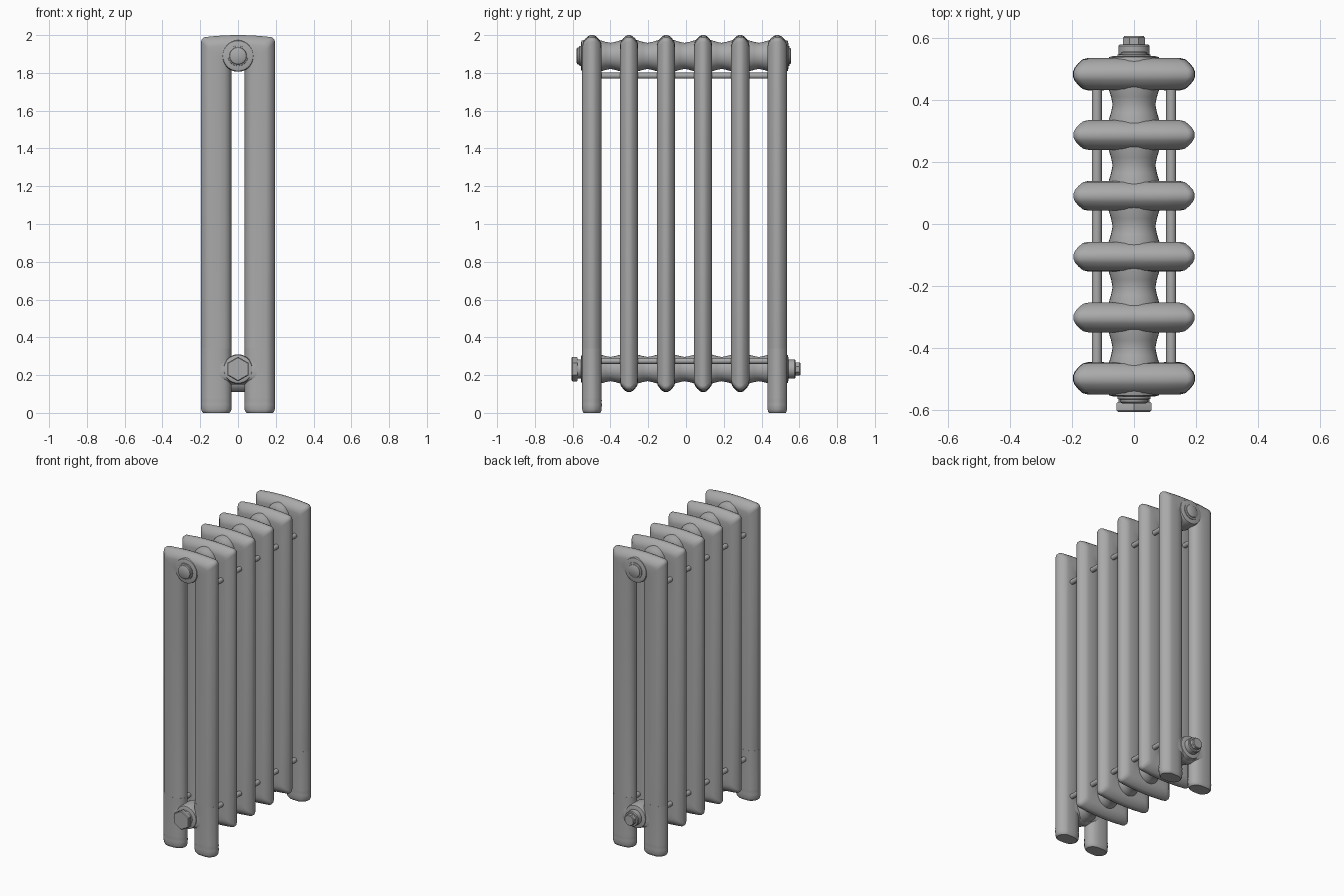
import bpy, bmesh, math

if "Cube" in bpy.data.objects:
    bpy.data.objects.remove(bpy.data.objects["Cube"])

YS = [-0.498 + 0.1963 * i for i in range(6)]      # section centres
# column cross-section: (fraction from outer edge to slot, half thickness)
HALF = [(0, .008), (.03, .019), (.10, .032), (.19, .044), (.30, .048), (.60, .048),
        (.78, .043), (.90, .032), (.97, .017)]
PROFILE = HALF + [(1, 0)] + [(t, -y) for t, y in reversed(HALF)]

# dark grey paint
PAINT = bpy.data.materials.new("dark_grey_paint")
PAINT.diffuse_color = (.4, .4, .4, 1)
PAINT.use_nodes = True
PAINT.node_tree.nodes["Principled BSDF"].inputs["Base Color"].default_value = PAINT.diffuse_color


def make(name, rings, close=False, caps=False):
    """Skin a list of equal-length point rings."""
    bm = bmesh.new()
    vs = [[bm.verts.new(p) for p in r] for r in rings]
    n = len(vs[0])
    for a in range(len(vs) if close else len(vs) - 1):
        A, B = vs[a], vs[(a + 1) % len(vs)]
        for i in range(n):
            j = (i + 1) % n
            bm.faces.new((A[i], A[j], B[j], B[i]))
    if caps:
        bm.faces.new(vs[0])
        bm.faces.new(vs[-1])
    bmesh.ops.recalc_face_normals(bm, faces=bm.faces)
    me = bpy.data.meshes.new(name)
    bm.to_mesh(me)
    bm.free()
    me.materials.append(PAINT)
    ob = bpy.data.objects.new(name, me)
    bpy.context.collection.objects.link(ob)
    return ob


def outline(hw, z0, z1, r, arch=0):
    """Rounded rectangle in x-z with extra points along top and bottom."""
    pts = []
    corners = [(hw - r, z1 - r, 0), (-hw + r, z1 - r, 90), (-hw + r, z0 + r, 180), (hw - r, z0 + r, 270)]
    for k, (cx, cz, a0) in enumerate(corners):
        for s in range(6):
            a = math.radians(a0 + 18 * s)
            pts.append((cx + r * math.cos(a), cz + r * math.sin(a)))
        if k in (0, 2):
            z = z1 if k == 0 else z0
            sgn = 1 if k == 0 else -1
            pts += [(sgn * (hw - r) * f, z) for f in (.6, .2, -.2, -.6)]
    zm = (z0 + z1) / 2
    return [(x, z - math.copysign(arch * (x / hw) ** 2, z - zm)) for x, z in pts]


def section(name, y, z0, slot0, sy):
    outer = outline(.195, z0, 2.0, .022, .013)
    inner = outline(.035, slot0, 1.825, .02)
    rings = [[(o[0] + (i[0] - o[0]) * t, y + dy * sy, o[1] + (i[1] - o[1]) * t)
              for o, i in zip(outer, inner)] for t, dy in PROFILE]
    return make(name, rings, close=True)


def lathe(name, z, prof, n=32, phase=0):
    """Turned part about a y-parallel axis; prof = (y, radius)."""
    rings = [[(r * math.cos(phase + 2 * math.pi * i / n), y,
               z + r * math.sin(phase + 2 * math.pi * i / n)) for i in range(n)] for y, r in prof]
    return make(name, rings, caps=True)


# radiator sections; the two end ones carry feet
for i, y in enumerate(YS):
    end = i in (0, 5)
    section(f"end_section_{i}" if end else f"section_{i}", y,
            .15 if end else .11, .29, 1.07 if end else 1)
    if end:
        for side in (-1, 1):
            rings = []
            for z, s in [(0, .86), (.006, .94), (.018, 1.0), (.045, 1.02), (.056, 1.0),
                         (.065, 1.015), (.08, 1.004), (.34, 1.004)]:
                rings.append([(side * (.115 + (.08 - .16 * t) * s), y + dy * 1.07 * s, z)
                              for t, dy in PROFILE])
            make(f"foot_{i}_{'left' if side < 0 else 'right'}", rings, caps=True)

# waisted connecting barrels, top and bottom, with end flanges
for name, z, k in (("upper_barrel", 1.89, 1), ("lower_barrel", .232, .93)):
    prof = [(YS[0] - .059, .064 * k), (YS[0] - .055, .080 * k), (YS[0] - .04, .084 * k)]
    for a, b in zip(YS, YS[1:]):
        m = (a + b) / 2
        prof += [(a + .04, .084 * k), (m - .025, .074 * k), (m, .069 * k),
                 (m + .025, .074 * k), (b - .04, .084 * k)]
    prof += [(YS[5] + .04, .084 * k), (YS[5] + .055, .080 * k), (YS[5] + .059, .064 * k)]
    lathe(name, z, prof)

# end plugs and fittings
lathe("upper_front_plug", 1.89, [(-.54, .055), (-.564, .053), (-.566, .046), (-.575, .044), (-.579, .038)])
lathe("upper_back_plug", 1.89, [(.53, .055), (.547, .053), (.549, .043), (.553, .042), (.557, .036)])
lathe("lower_front_neck", .232, [(-.54, .05), (-.58, .05)])
lathe("lower_front_hex_nut", .232, [(-.575, .062), (-.579, .065), (-.601, .065), (-.606, .060)], 6, math.pi / 2)
lathe("lower_back_valve_body", .232, [(.53, .05), (.575, .05), (.58, .046)])
lathe("lower_back_valve_tip", .232, [(.57, .038), (.602, .038), (.606, .034)], 8, math.pi / 8)

# tie rods
for side in (-1, 1):
    for z, lvl in ((1.785, "upper"), (.275, "lower")):
        rod = lathe(f"{lvl}_tie_rod_{'left' if side < 0 else 'right'}", z, [(YS[0], .016), (YS[5], .016)], 16)
        rod.location.x = side * .12

# smooth shading with sharp edges kept
for ob in bpy.data.objects:
    ob.select_set(True)
    bpy.context.view_layer.objects.active = ob
bpy.ops.object.shade_smooth_by_angle(angle=math.radians(35))
